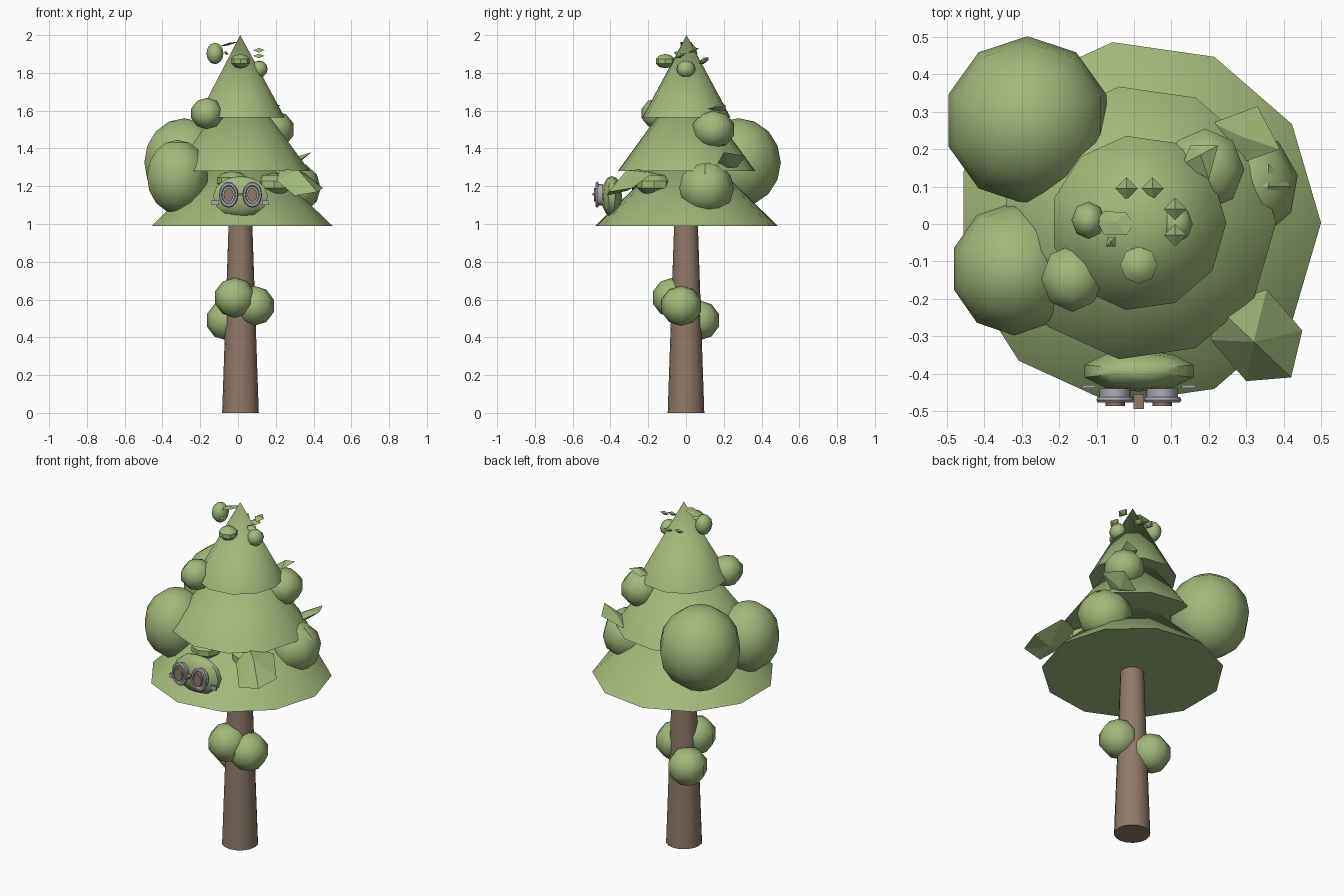
import bpy, bmesh, math
from mathutils import Vector

if "Cube" in bpy.data.objects:
    bpy.data.objects.remove(bpy.data.objects["Cube"])


def material(name, color):
    m = bpy.data.materials.new(name)
    m.diffuse_color = (*color, 1)
    m.use_nodes = True
    m.node_tree.nodes["Principled BSDF"].inputs["Base Color"].default_value = m.diffuse_color
    return m


GREEN = material("leaf green", (0.36, 0.49, 0.20))
BROWN = material("bark brown", (0.28, 0.195, 0.137))
GREY = material("frame grey", (0.43, 0.41, 0.45))


def finish(name, mat, angle=40):
    ob = bpy.context.object
    ob.name = name
    ob.data.materials.append(mat)
    bpy.ops.object.transform_apply(location=False, rotation=True, scale=True)
    if angle:
        bpy.ops.object.shade_smooth_by_angle(angle=math.radians(angle))
    return ob


def cone(name, sides, r1, r2, z1, z2, mat, center=(0.012, 0.003)):
    # first vertex is turned to face +x
    bpy.ops.mesh.primitive_cone_add(vertices=sides, radius1=r1, radius2=r2, depth=z2 - z1,
                                    location=(*center, (z1 + z2) / 2),
                                    rotation=(0, 0, -math.pi / 2))
    return finish(name, mat)


def blob(name, loc, size, segs=8, rings=5, angle=40):
    k = 1 / math.cos(math.pi / 2 / rings) if rings % 2 else 1
    bpy.ops.mesh.primitive_uv_sphere_add(segments=segs, ring_count=rings, radius=1, location=loc)
    bpy.context.object.scale = (size[0] * k, size[1] * k, size[2])
    return finish(name, GREEN, angle)


def leaf(name, base, tip, left, right, lift=0.02):
    # folded leaf: an outline with a raised crease and a shallow underside
    bm = bmesh.new()
    outline = [bm.verts.new(p) for p in [base, *left, tip, *right]]
    mid = (Vector(base) + Vector(tip)) / 2
    top = bm.verts.new(mid + Vector((0, 0, lift)))
    low = bm.verts.new(mid - Vector((0, 0, lift)))
    for i, a in enumerate(outline):
        b = outline[(i + 1) % len(outline)]
        bm.faces.new((a, b, top))
        bm.faces.new((b, a, low))
    bmesh.ops.recalc_face_normals(bm, faces=bm.faces)
    me = bpy.data.meshes.new(name)
    bm.to_mesh(me)
    bm.free()
    me.materials.append(GREEN)
    ob = bpy.data.objects.new(name, me)
    bpy.context.collection.objects.link(ob)
    return ob


# trunk and three foliage tiers
cone("trunk", 16, 0.097, 0.062, 0.0, 1.02, BROWN, (0.013, 0.0))
cone("lower_tier", 11, 0.488, 0.0, 0.99, 1.46, GREEN)
cone("middle_tier", 11, 0.368, 0.0, 1.28, 1.78, GREEN)
cone("top_tier", 11, 0.235, 0.0, 1.565, 2.0, GREEN)

# large foliage clumps
blob("large_back_clump", (-0.285, 0.277, 1.325), (0.222, 0.225, 0.235), 10, 8, 50)
blob("large_left_clump", (-0.32, -0.12, 1.25), (0.17, 0.178, 0.195), 10, 8, 50)
blob("right_clump", (0.29, 0.105, 1.19), (0.15, 0.15, 0.14), 9, 6, 50)

# small clumps on the tiers
for i, (loc, size) in enumerate([
        ((-0.165, -0.145, 1.585), (0.083, 0.09, 0.083)),
        ((0.19, 0.145, 1.5), (0.105, 0.11, 0.1)),
        ((0.19, -0.17, 1.21), (0.09, 0.09, 0.06)),
        ((-0.03, -0.25, 1.23), (0.08, 0.08, 0.05))]):
    blob(f"tier_clump_{i + 1}", loc, size)

# clumps around the trunk
for i, loc in enumerate([(-0.017, -0.07, 0.61), (0.085, -0.025, 0.567), (-0.06, 0.07, 0.49)]):
    blob(f"trunk_clump_{i + 1}", loc, (0.105, 0.105, 0.106))

# small balls and twig near the tip
blob("hanging_ball", (-0.122, 0.01, 1.903), (0.045, 0.05, 0.057), 8, 6, 60)
blob("front_ball", (0.013, -0.11, 1.862), (0.05, 0.05, 0.038))
blob("right_ball", (0.112, 0.0, 1.82), (0.045, 0.05, 0.045), 8, 6, 60)
leaf("twig", (0.0, 0.0, 1.965), (-0.1, 0.01, 1.94),
     [(-0.02, 0.03, 1.962), (-0.08, 0.035, 1.945)],
     [(-0.08, -0.03, 1.945), (-0.02, -0.03, 1.962)], 0.007)

# leaves
leaf("front_right_leaf", (0.22, -0.22, 1.29), (0.42, -0.41, 1.17),
     [(0.205, -0.31, 1.23), (0.30, -0.42, 1.15)],
     [(0.45, -0.285, 1.19), (0.355, -0.175, 1.27)], 0.055)
leaf("back_right_leaf", (0.25, 0.15, 1.29), (0.33, 0.315, 1.36),
     [(0.39, 0.2, 1.38)], [(0.21, 0.27, 1.30)], 0.025)
leaf("clump_leaf", (0.30, 0.1, 1.32), (0.42, 0.1, 1.26),
     [(0.34, 0.03, 1.29)], [(0.36, 0.16, 1.30)], 0.025)
leaf("upper_leaf", (0.13, 0.16, 1.60), (0.225, 0.21, 1.63),
     [(0.2, 0.12, 1.61)], [(0.15, 0.21, 1.60)], 0.02)
leaf("tip_leaf", (-0.05, -0.035, 1.9), (-0.075, -0.06, 1.91),
     [(-0.07, -0.035, 1.905)], [(-0.05, -0.06, 1.9)], 0.01)

# sprouts come in pairs
for i, (x, y, z) in enumerate([(0.11, 0.04, 1.92), (0.11, -0.03, 1.89),
                               (-0.02, 0.095, 1.87), (0.05, 0.095, 1.86)]):
    leaf(f"sprout_{i + 1}", (x, y - 0.03, z - 0.012), (x, y + 0.03, z + 0.012),
         [(x + 0.03, y, z)], [(x - 0.03, y, z)], 0.012)

# face pod
FX = 0.013
blob("face_pod", (FX, -0.393, 1.145), (0.153, 0.055, 0.11), 10, 6)


def disc(name, x, y, z, rx, rz, depth, mat):
    bpy.ops.mesh.primitive_cylinder_add(vertices=16, radius=1, depth=depth, location=(x, y, z),
                                        rotation=(math.pi / 2, 0, 0))
    bpy.context.object.scale = (rx, rz, 1)
    return finish(name, mat)


def box(name, loc, size, mat):
    bpy.ops.mesh.primitive_cube_add(size=1, location=loc)
    bpy.context.object.scale = size
    return finish(name, mat, 0)


# spectacles: rim, lens, pupil and side arm on each side
for side, label in ((-1, "left"), (1, "right")):
    x = FX + side * 0.063
    disc(f"{label}_lens", x, -0.455, 1.155, 0.042, 0.056, 0.03, GREY)
    bpy.ops.mesh.primitive_torus_add(major_segments=16, minor_segments=6, major_radius=0.042,
                                     minor_radius=0.009, location=(x, -0.47, 1.155),
                                     rotation=(math.pi / 2, 0, 0))
    bpy.context.object.scale = (1, 1.35, 1)
    finish(f"{label}_rim", GREY)
    disc(f"{label}_pupil", x, -0.472, 1.155, 0.026, 0.036, 0.028, BROWN)
    box(f"{label}_arm", (FX + side * 0.133, -0.435, 1.112), (0.038, 0.008, 0.025), GREY)

box("bridge", (FX, -0.475, 1.158), (0.028, 0.04, 0.012), BROWN)
